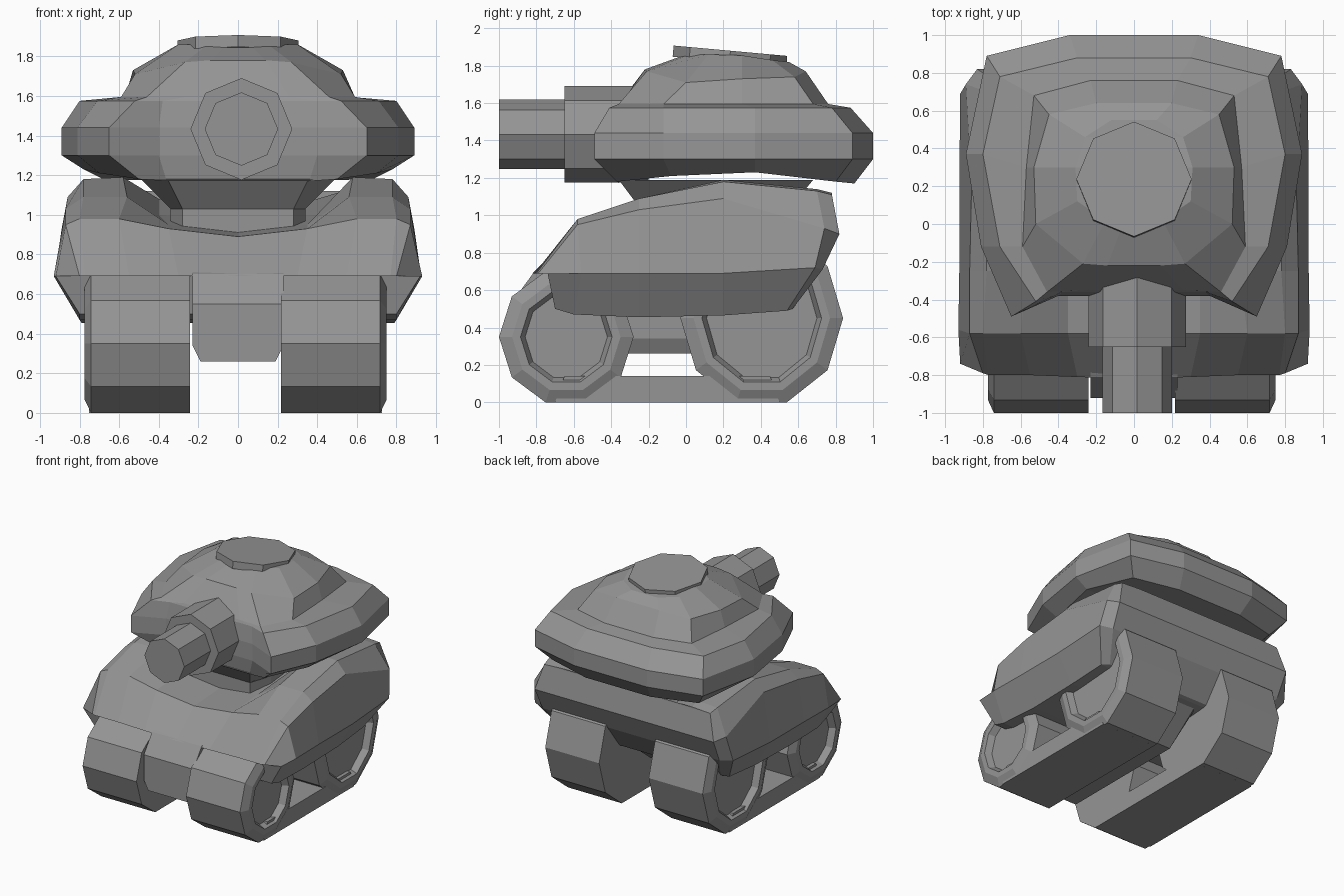
import bpy, bmesh, math
from mathutils import Matrix, Vector

if "Cube" in bpy.data.objects:
    bpy.data.objects.remove(bpy.data.objects["Cube"], do_unlink=True)

grey = bpy.data.materials.new("plain grey")
grey.use_nodes = True
GREY = (0.3, 0.3, 0.3, 1)
grey.diffuse_color = GREY
grey.node_tree.nodes["Principled BSDF"].inputs["Base Color"].default_value = GREY


def finish(name, bm):
    """Clean the mesh and link it as a flat-shaded object."""
    bmesh.ops.remove_doubles(bm, verts=bm.verts, dist=0.0005)
    bmesh.ops.recalc_face_normals(bm, faces=bm.faces)
    mesh = bpy.data.meshes.new(name)
    bm.to_mesh(mesh)
    bm.free()
    mesh.materials.append(grey)
    obj = bpy.data.objects.new(name, mesh)
    bpy.context.collection.objects.link(obj)
    return obj


def mirrored_loft(name, halves):
    """Loft half rings (x >= 0), mirrored across x = 0, with strip caps."""
    bm = bmesh.new()
    n = len(halves[0])
    rings = []
    for half in halves:
        ring = [bm.verts.new(p) for p in half]
        ring += [bm.verts.new((-x, y, z)) for x, y, z in reversed(half)]
        rings.append(ring)
    for a, b in zip(rings, rings[1:]):
        for i in range(2 * n):
            j = (i + 1) % (2 * n)
            bm.faces.new((a[i], a[j], b[j], b[i]))
    for ring in (rings[0], rings[-1]):
        for i in range(n - 1):
            bm.faces.new((ring[i], ring[i + 1], ring[-2 - i], ring[-1 - i]))
    return finish(name, bm)


def loft(name, rings):
    """Loft closed rings with flat end caps."""
    bm = bmesh.new()
    rings = [[bm.verts.new(p) for p in ring] for ring in rings]
    n = len(rings[0])
    for a, b in zip(rings, rings[1:]):
        for i in range(n):
            j = (i + 1) % n
            bm.faces.new((a[i], a[j], b[j], b[i]))
    bm.faces.new(rings[0])
    bm.faces.new(rings[-1])
    return finish(name, bm)


def flat(z, pts):
    return [(x, y, z) for x, y in pts]


# Hull: sections from front to back, each from the centre top to the side lip
mirrored_loft("hull", [
    [(0, -.82, .69), (.3, -.81, .69), (.55, -.80, .69), (.77, -.80, .69),
     (.80, -.79, .69), (.92, -.74, .69), (.80, -.70, .50)],
    [(0, -.58, .89), (.35, -.58, .93), (.6, -.58, .98), (.8, -.58, .98),
     (.87, -.58, .95), (.93, -.56, .69), (.80, -.60, .47)],
    [(0, -.25, .91), (.35, -.25, .95), (.56, -.25, 1.09), (.78, -.25, 1.09),
     (.87, -.25, 1.03), (.925, -.25, .69), (.79, -.25, .455)],
    [(0, .2, .95), (.4, .2, 1.0), (.58, .2, 1.19), (.78, .2, 1.18),
     (.86, .2, 1.09), (.925, .2, .69), (.79, .2, .465)],
    [(0, .70, 1.05), (.4, .70, 1.08), (.6, .70, 1.14), (.78, .70, 1.13),
     (.89, .74, .93), (.92, .69, .72), (.78, .54, .49)],
    [(0, .78, 1.07), (.4, .78, 1.08), (.6, .78, 1.12), (.77, .78, 1.11),
     (.83, .82, .90), (.82, .73, .71), (.72, .57, .50)],
])

# Nose and belly between the tracks, with chamfered lower edges
mirrored_loft("belly", [
    [(.23, -.92, .55), (.23, -.92, .34), (.19, -.92, .26)],
    [(.23, -.81, .70), (.23, -.80, .34), (.19, -.80, .26)],
    [(.23, -.50, .85), (.23, -.50, .34), (.19, -.50, .26)],
    [(.23, .20, .85), (.23, .20, .34), (.19, .20, .26)],
    [(.23, .60, .85), (.23, .60, .62), (.19, .58, .56)],
])


# Tracks: a small front wheel, a large rear wheel and a flat run below
def wheel(name, side, y, z, ry, rz):
    rings = []
    for x, inset in ((.23, 0), (.73, 0), (.762, .07), (.762, .115), (.71, .14)):
        ring = []
        for k in range(10):
            a = k * math.tau / 10
            ring.append((side * x - .012, y + (ry - inset) * math.cos(a),
                         z + (rz - inset) * math.sin(a)))
        rings.append(ring)
    loft(name, rings)


for side, label in ((1, "left"), (-1, "right")):
    wheel(label + "_front_wheel", side, -.64, .35, .36, .368)
    wheel(label + "_rear_wheel", side, .405, .45, .435, .473)
    rect = [(-.70, 0), (.50, 0), (.45, .14), (-.65, .14)]
    loft(label + "_track_run",
         [[(side * x - .012, y, z) for y, z in rect] for x in (.23, .74)])

# Neck under the turret
neck_low = [(.28, -.24), (.34, -.05), (.34, .40), (.25, .55)]
neck_high = [(.36, -.36), (.50, -.15), (.50, .50), (.30, .68)]
mirrored_loft("turret_neck", [flat(.88, neck_low), flat(1.03, neck_low),
                              flat(1.19, neck_high)])

# Turret: a wide bevelled band rising into a faceted dome
band = [(.40, -.38), (.65, -.49), (.81, -.12), (.89, .37), (.78, .89), (.34, 1.0)]
mirrored_loft("turret", [
    [(.36, -.36, 1.17), (.50, -.37, 1.18), (.70, -.08, 1.21),
     (.78, .37, 1.23), (.68, .80, 1.18), (.30, .90, 1.17)],
    flat(1.30, band),
    flat(1.44, band),
    flat(1.575, [(.38, -.36), (.52, -.41), (.71, -.12), (.80, .37), (.71, .78), (.30, .88)]),
    flat(1.595, [(.26, -.35), (.46, -.36), (.59, -.12), (.57, .30), (.53, .68), (.23, .76)]),
    [(.14, -.22, 1.78), (.27, -.21, 1.77), (.52, .0, 1.71),
     (.53, .30, 1.73), (.45, .58, 1.74), (.20, .64, 1.77)],
    [(.06, .0, 1.86), (.15, .02, 1.86), (.30, .12, 1.86),
     (.31, .30, 1.855), (.26, .46, 1.83), (.12, .55, 1.82)],
])

# Hatch: a thin tilted octagon
bm = bmesh.new()
bmesh.ops.create_cone(bm, cap_ends=True, segments=8, radius1=.305, radius2=.305, depth=.06)
bmesh.ops.rotate(bm, verts=bm.verts, cent=(0, 0, 0), matrix=Matrix.Rotation(math.radians(-5.2), 3, 'X'))
bmesh.ops.translate(bm, verts=bm.verts, vec=Vector((0, .235, 1.85)))
finish("hatch", bm)


# Gun: octagonal sleeve and barrel
def gun_part(name, r, y0, y1):
    loft(name, [[(.017 + r * math.cos(k * math.tau / 8), y,
                  1.433 + r * math.sin(k * math.tau / 8)) for k in range(8)]
                for y in (y0, y1)])


gun_part("gun_sleeve", .257, -.65, -.20)
gun_part("gun_barrel", .185, -1.0, -.60)
